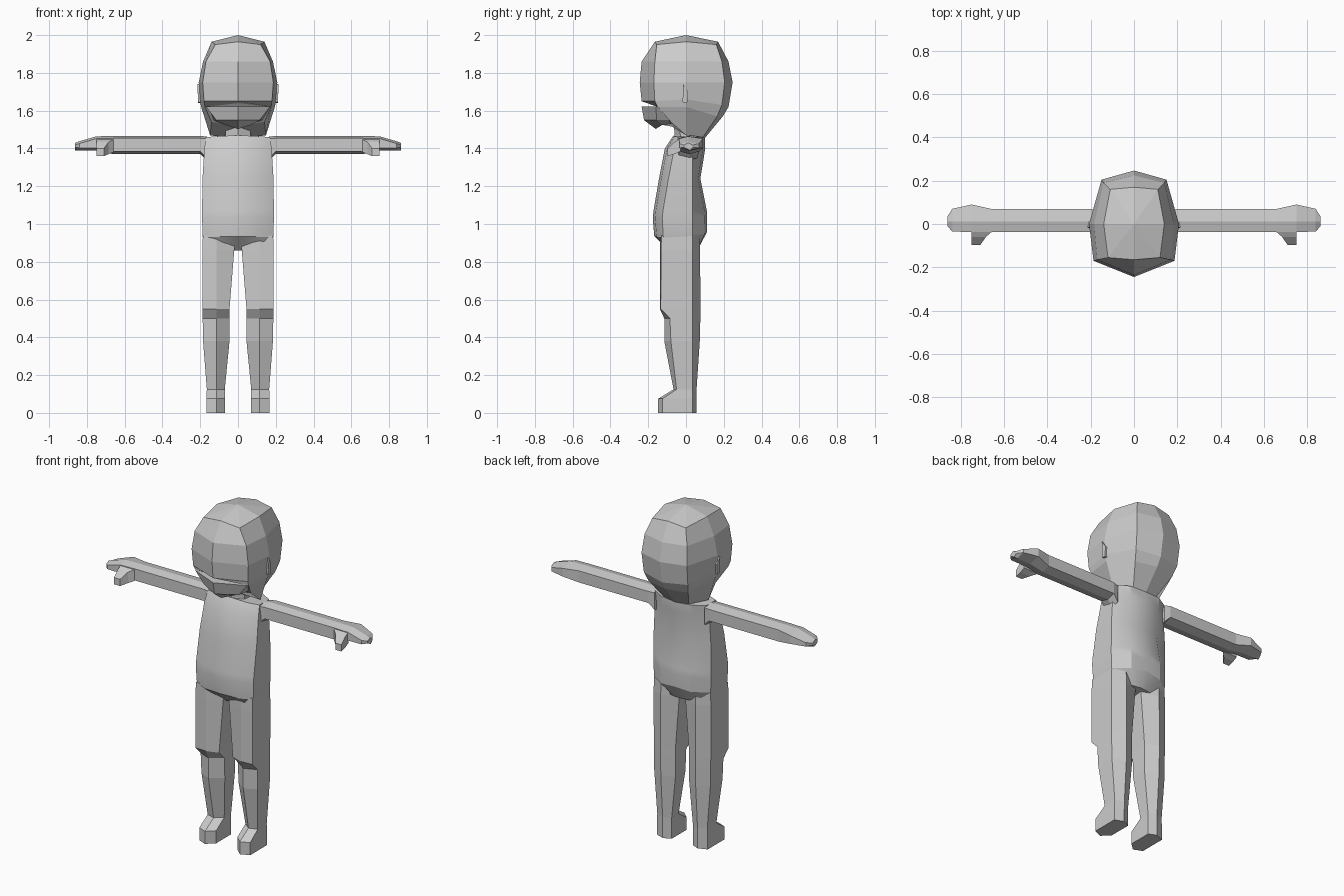
import bpy, bmesh, math

grey = bpy.data.materials.new("plain_grey")
grey.diffuse_color = (0.6, 0.6, 0.6, 1)


def loft(name, rings, peak=None, smooth=None):
    """Skin a list of equal-length point rings; the first may close in a peak."""
    bm = bmesh.new()
    rows = [[bm.verts.new(p) for p in r] for r in rings]
    n = len(rows[0])
    for a, b in zip(rows, rows[1:]):
        for i in range(n):
            bm.faces.new((a[i], a[(i + 1) % n], b[(i + 1) % n], b[i]))
    if peak:
        top = bm.verts.new(peak)
        for i in range(n):
            bm.faces.new((top, rows[0][(i + 1) % n], rows[0][i]))
    else:
        bm.faces.new(rows[0])
    bm.faces.new(rows[-1])
    bmesh.ops.recalc_face_normals(bm, faces=bm.faces)
    mesh = bpy.data.meshes.new(name)
    bm.to_mesh(mesh)
    bm.free()
    mesh.materials.append(grey)
    ob = bpy.data.objects.new(name, mesh)
    bpy.context.collection.objects.link(ob)
    if smooth:
        bpy.ops.object.select_all(action='DESELECT')
        bpy.context.view_layer.objects.active = ob
        ob.select_set(True)
        bpy.ops.object.shade_smooth_by_angle(angle=math.radians(smooth))
    return ob


def sym(half):
    """Mirror a front-to-back half outline across x = 0."""
    return half + [(-x, y, z) for x, y, z in reversed(half) if x > 0]


# Skull: peaked crown, wide brow, tapering to the nape and jaw hinges
skull = [
    [(0, -.165, 1.965), (.12, -.155, 1.95), (.14, 0, 1.965), (.11, .16, 1.95), (0, .17, 1.965)],
    [(0, -.235, 1.86), (.17, -.165, 1.86), (.185, 0, 1.86), (.14, .19, 1.86), (0, .225, 1.86)],
    [(0, -.245, 1.75), (.187, -.17, 1.75), (.208, 0, 1.75), (.15, .205, 1.75), (0, .247, 1.75)],
    [(0, -.235, 1.65), (.18, -.165, 1.65), (.203, 0, 1.66), (.145, .19, 1.63), (0, .225, 1.62)],
    [(0, -.17, 1.64), (.175, -.15, 1.62), (.195, 0, 1.62), (.13, .165, 1.57), (0, .195, 1.57)],
    [(0, -.08, 1.52), (.14, -.08, 1.54), (.148, 0, 1.47), (.08, .09, 1.46), (0, .1, 1.455)],
]
loft("head", [sym(r) for r in skull], peak=(0, 0, 2.0))

# Lower jaw below the mouth slit
jaw = [
    [(0, -.235, 1.622), (.17, -.16, 1.622), (.17, -.08, 1.622), (0, -.07, 1.622)],
    [(0, -.222, 1.55), (.115, -.155, 1.55), (.13, -.08, 1.55), (0, -.07, 1.55)],
    [(0, -.16, 1.503), (.07, -.125, 1.525), (.07, -.08, 1.53), (0, -.07, 1.515)],
]
loft("jaw", [sym(r) for r in jaw])

# Neck
loft("neck", [sym([(0, yf, z), (.065, yf + .03, z), (.07, .06, z), (0, .085, z)])
              for yf, z in ((-.065, 1.53), (-.06, 1.47), (-.065, 1.40))])

# Torso: shoulders, chest, waist, belly and hips
torso = [[(0, -.065, 1.47), (.1, -.062, 1.465), (.17, -.04, 1.46),
          (.17, .05, 1.46), (.1, .09, 1.46), (0, .1, 1.455)]]
for z, w, yf, yb in ((1.40, .178, -.112, .102), (1.24, .188, -.143, .076),
                     (1.07, .19, -.172, .11), (1.03, .19, -.176, .112)):
    torso.append([(0, yf, z), (.11, yf + .012, z), (w, yf + .05, z),
                  (w, .035, z), (.1, yb - .012, z), (0, yb, z)])
torso += [
    [(0, -.168, .935), (.115, -.155, .932), (.187, -.12, .93),
     (.187, .035, .94), (.1, .098, .945), (0, .11, .955)],
    [(0, -.09, .86), (.03, -.09, .86), (.17, -.11, .87),
     (.17, .03, .87), (.04, .06, .87), (0, .065, .87)],
]
loft("torso", [sym(r) for r in torso], smooth=25)

# Leg and foot rows: height, inner x, outer x, front y, outer front y, back y
LEG = [
    (.94, .012, .186, -.138, -.13, .07), (.86, .02, .189, -.138, -.132, .075),
    (.55, .045, .188, -.138, -.134, .076), (.50, .045, .187, -.115, -.085, .076),
    (.38, .045, .185, -.115, -.08, .073), (.125, .07, .165, -.066, -.05, .056),
    (.075, .07, .168, -.147, -.125, .055), (0, .07, .168, -.147, -.125, .055),
]
# Arm and hand rows: x, front y, back y, top z, bottom z
ARM = [
    (.165, -.04, .06, 1.463, 1.335), (.20, -.037, .07, 1.466, 1.37),
    (.66, -.037, .07, 1.466, 1.37), (.75, -.037, .09, 1.464, 1.388),
    (.84, -.035, .07, 1.438, 1.388), (.862, -.01, .035, 1.43, 1.39),
]
for side, s in (("left", 1), ("right", -1)):
    loft(side + "_leg", [
        [(s * .115, yf, z), (s * xo, yo, z), (s * xo, .035, z),
         (s * .115, yb, z), (s * xi, .035, z), (s * xi, yo + .02, z)]
        for z, xi, xo, yf, yo, yb in LEG])
    loft(side + "_arm", [
        [(s * x, yf, zt - .012), (s * x, .012, zt), (s * x, yb, zt - .012),
         (s * x, yb, zb + .015), (s * x, .02, zb), (s * x, yf, zb + .015)]
        for x, yf, yb, zt, zb in ARM])
    # Thumb pointing forward
    loft(side + "_thumb", [
        [(s * a, y, zt), (s * .75, y, zt), (s * .75, y, zb), (s * a, y, zb)]
        for a, y, zt, zb in ((.65, -.03, 1.452, 1.385),
                             (.685, -.06, 1.435, 1.37), (.71, -.097, 1.40, 1.36))])
    # Small ear
    loft(side + "_ear", [
        [(s * (x + .004), -.015, 1.74), (s * x, .012, 1.70),
         (s * x, .006, 1.64), (s * x, -.018, 1.645)] for x in (.18, .211)])
